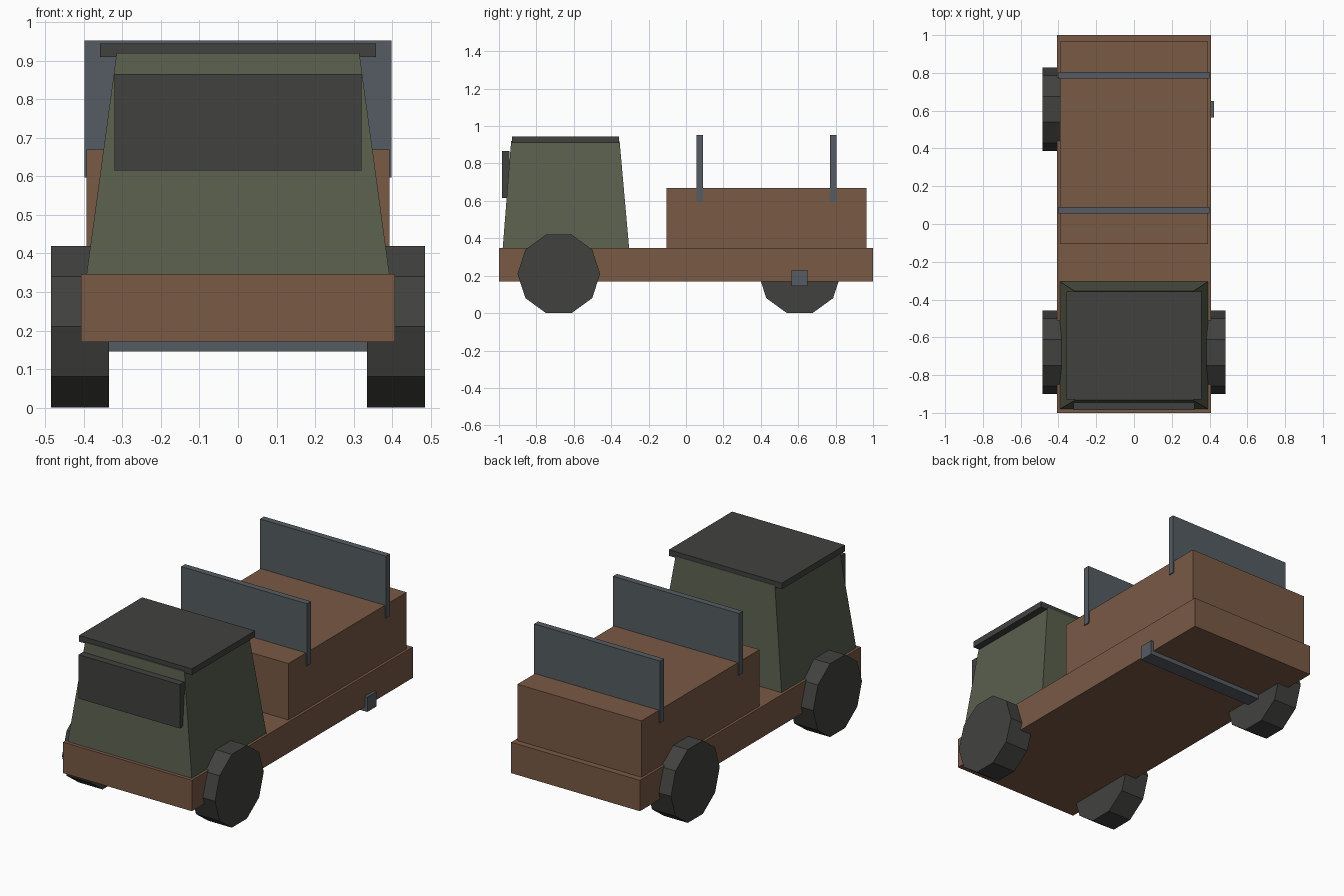
import bpy, bmesh, math
from mathutils import Matrix

if "Cube" in bpy.data.objects:
    bpy.data.objects.remove(bpy.data.objects["Cube"])


def material(name, rgb):
    m = bpy.data.materials.new(name)
    m.diffuse_color = (*rgb, 1)
    m.use_nodes = True
    m.node_tree.nodes["Principled BSDF"].inputs["Base Color"].default_value = m.diffuse_color
    return m


BROWN = material("brown_paint", (0.19, 0.10, 0.06))
GREEN = material("olive_paint", (0.10, 0.115, 0.075))
DARK = material("dark_rubber", (0.053, 0.053, 0.05))
STEEL = material("steel", (0.09, 0.107, 0.122))


def finish(bm, name, mat):
    bmesh.ops.recalc_face_normals(bm, faces=bm.faces)
    mesh = bpy.data.meshes.new(name)
    bm.to_mesh(mesh)
    bm.free()
    mesh.materials.append(mat)
    obj = bpy.data.objects.new(name, mesh)
    bpy.context.collection.objects.link(obj)
    return obj


def box(name, half_x, y, z, mat, top_half_x=None, top_y=None):
    """Box centred on x = 0, optionally tapered to a different top rectangle."""
    bm = bmesh.new()
    bmesh.ops.create_cube(bm, size=2)
    for v in bm.verts:
        top = v.co.z > 0
        hx = top_half_x if top and top_half_x else half_x
        yy = top_y if top and top_y else y
        v.co = (v.co.x * hx, yy[v.co.y > 0], z[top])
    return finish(bm, name, mat)


def wheel(name, x, y):
    """Ten-sided wheel standing on a flat side."""
    apothem = 0.21
    radius = apothem / math.cos(math.pi / 10)
    bm = bmesh.new()
    bmesh.ops.create_cone(bm, cap_ends=True, segments=10,
                          radius1=radius, radius2=radius, depth=0.15)
    # Put a corner on the +x axis, then lay the axle along x
    corner = bm.verts[:][0].co
    spin = Matrix.Rotation(-math.atan2(corner.y, corner.x), 4, 'Z')
    lay = Matrix(((0, 0, 1, 0), (1, 0, 0, 0), (0, 1, 0, 0), (0, 0, 0, 1)))
    bm.transform(Matrix.Translation((x, y, apothem)) @ lay @ spin)
    return finish(bm, name, DARK)


# Body
box("chassis", 0.408, (-1, 1), (0.17, 0.347), BROWN)
box("cargo_bed", 0.393, (-0.105, 0.965), (0.347, 0.67), BROWN)

# Cab with roof and windshield
box("cab", 0.393, (-0.98, -0.304), (0.347, 0.92), GREEN,
    top_half_x=0.315, top_y=(-0.935, -0.355))
box("cab_roof", 0.358, (-0.929, -0.357), (0.91, 0.945), DARK)
box("windshield", 0.321, (-0.985, -0.945), (0.615, 0.866), DARK)

# Upright panels across the bed
for label, y in (("front", 0.073), ("rear", 0.787)):
    box(label + "_bed_panel", 0.399, (y - 0.018, y + 0.018), (0.597, 0.953), STEEL)

# Rear axle, exposed on the right where the wheel is missing
box("rear_axle", 0.424, (0.565, 0.65), (0.145, 0.23), STEEL)

# Three wheels
for name, x, y in (("front_right_wheel", 0.41, -0.68),
                   ("front_left_wheel", -0.41, -0.68),
                   ("rear_left_wheel", -0.41, 0.608)):
    wheel(name, x, y)
